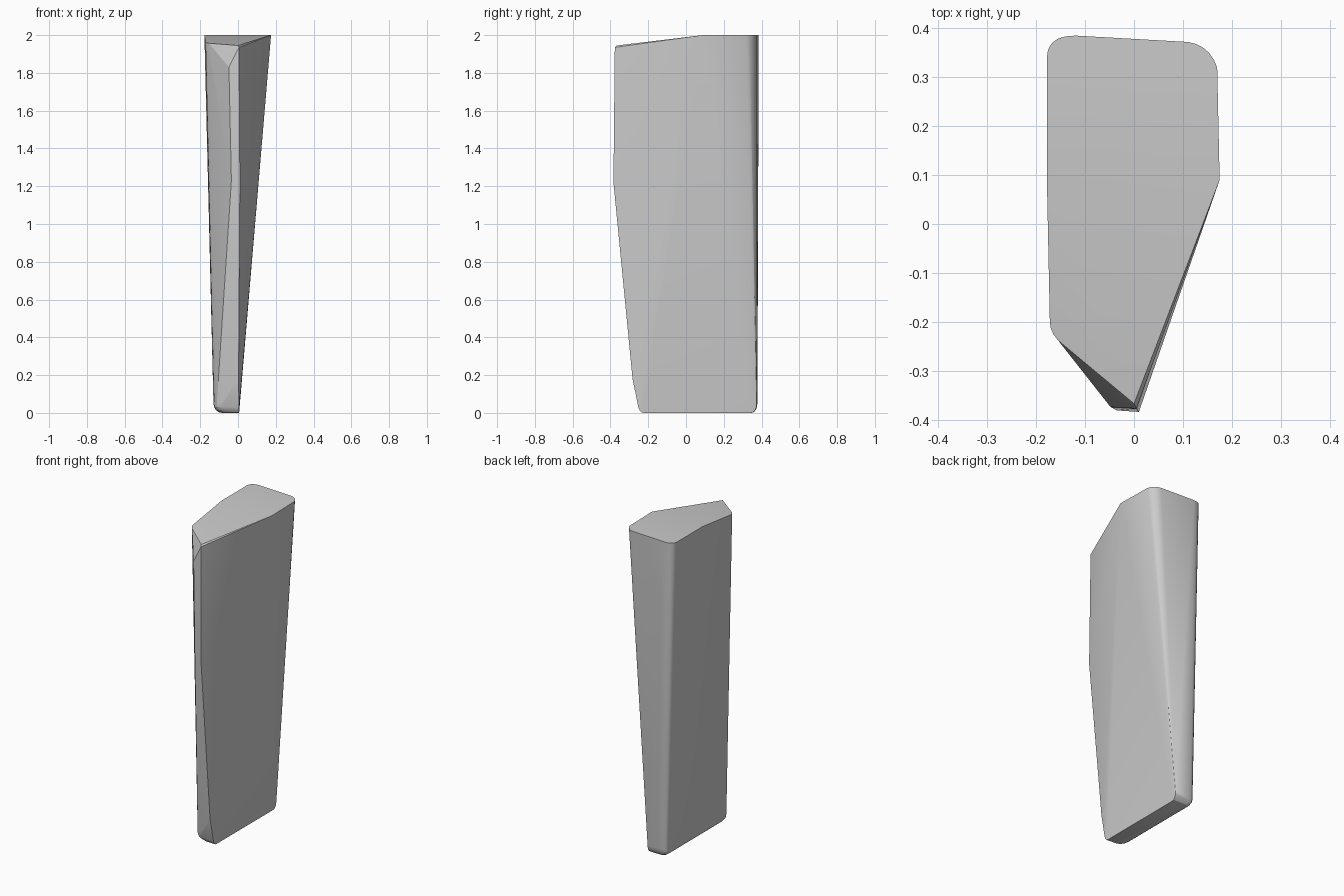
import bpy, bmesh, math
from mathutils import Vector

cube = bpy.data.objects.get("Cube")
if cube:
    bpy.data.objects.remove(cube, do_unlink=True)


def corner(start, control, end, steps=5):
    """Rounded corner running from start to end, pulled towards control."""
    a, c, b = Vector(start), Vector(control), Vector(end)
    return [a * (1 - t) ** 2 + c * 2 * t * (1 - t) + b * t ** 2
            for t in (i / steps for i in range(steps + 1))]


def make_hull(name, points, material):
    """Closed faceted solid wrapped around the outline points."""
    bm = bmesh.new()
    for p in points:
        bm.verts.new(p)
    result = bmesh.ops.convex_hull(bm, input=bm.verts[:])
    loose = [v for v in bm.verts if not v.link_faces]
    bmesh.ops.delete(bm, geom=loose, context='VERTS')
    bmesh.ops.recalc_face_normals(bm, faces=bm.faces[:])
    mesh = bpy.data.meshes.new(name)
    bm.to_mesh(mesh)
    bm.free()
    mesh.materials.append(material)
    obj = bpy.data.objects.new(name, mesh)
    bpy.context.collection.objects.link(obj)
    return obj


grey = bpy.data.materials.new("plain grey")
grey.use_nodes = True
colour = (0.6, 0.6, 0.6, 1)
grey.diffuse_color = colour
grey.node_tree.nodes["Principled BSDF"].inputs["Base Color"].default_value = colour

# Top outline: flat rear half with rounded back corners
points = [Vector((-.178, .09, 2)), Vector((.175, .09, 2))]
points += corner((-.178, .34, 2), (-.178, .385, 2), (-.12, .385, 2))
points += corner((.11, .372, 2), (.155, .365, 2), (.17, .32, 2))

# Sloping front half of the top
points += corner((-.172, -.2, 1.962), (-.172, -.22, 1.96), (-.155, -.238, 1.957), 3)
points += [Vector((0, -.367, 1.945)), Vector((.005, -.377, 1.935))]

# Narrow front strip
points += [Vector(p) for p in ((-.048, -.374, 1.83), (-.035, -.381, 1.23),
                               (.01, -.384, 1.22), (.003, -.283, .18))]

# Rounded lower end: each ring shrinks inwards as it nears the ground
for step in range(5):
    angle = step / 4 * math.pi / 2
    inset = 1 - math.cos(angle)
    z = .05 * (1 - math.sin(angle))
    left, back, front = -.13 + .045 * inset, .378 - .03 * inset, -.255 + .03 * inset
    points += corner((left, back - .03, z), (left, back, z), (left + .03, back, z), 3)
    points += corner((left, front + .06, z), (left, front + .01, z),
                     (left + .04, front + .005, z), 3)
    points += [Vector((.006, back - .003, z)), Vector((.005, front, z))]

block = make_hull("tapered_block", points, grey)
bpy.ops.object.select_all(action='DESELECT')
block.select_set(True)
bpy.context.view_layer.objects.active = block
bpy.ops.object.shade_smooth_by_angle(angle=math.radians(20))
